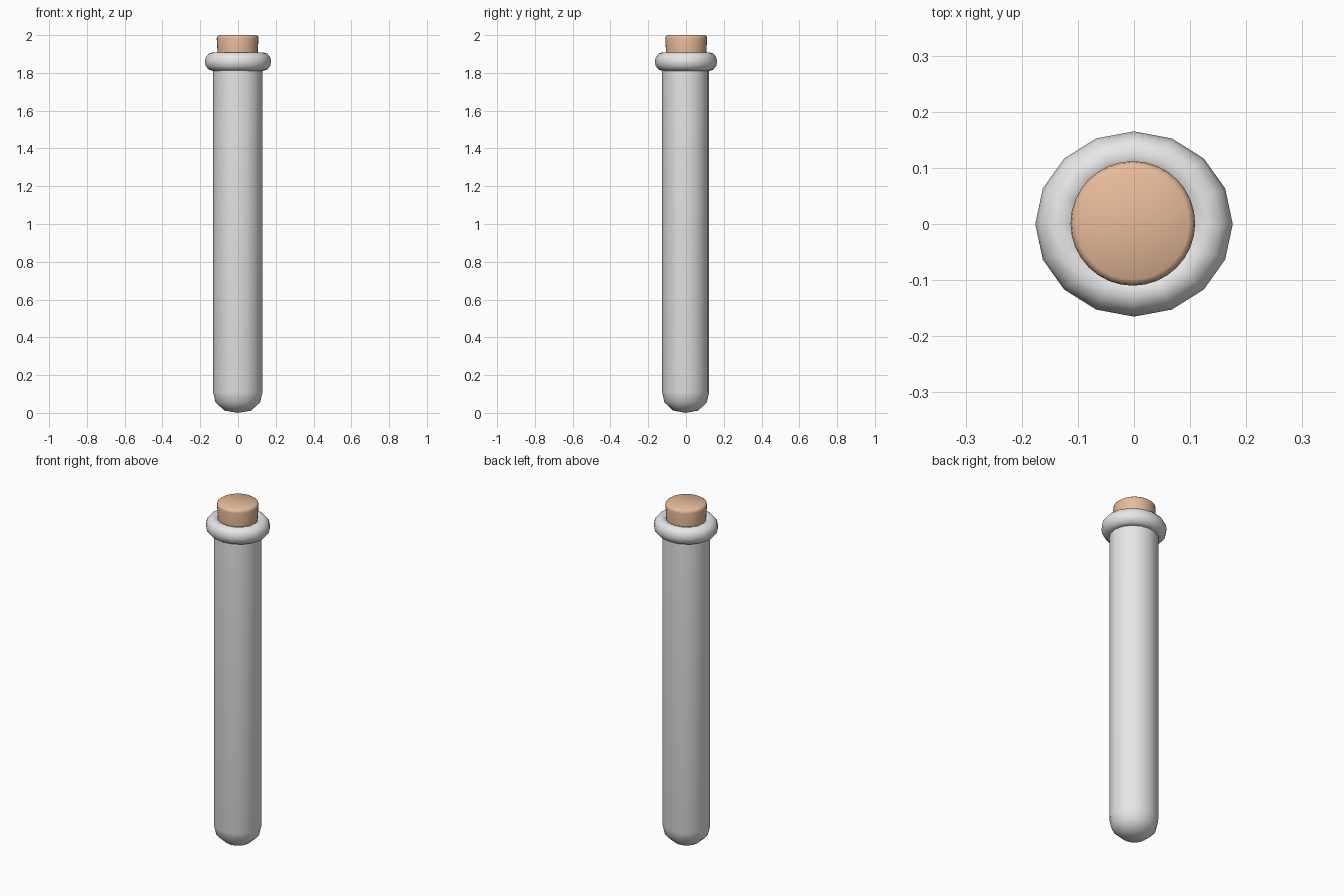
import bpy
import bmesh
import math

cube = bpy.data.objects.get("Cube")
if cube:
    bpy.data.objects.remove(cube, do_unlink=True)


def make_material(name, rgb):
    mat = bpy.data.materials.new(name)
    mat.use_nodes = True
    color = (*rgb, 1)
    mat.diffuse_color = color
    mat.node_tree.nodes["Principled BSDF"].inputs["Base Color"].default_value = color
    return mat


def lathe(name, profile, sides, mat, squash=1.0, closed=False, offset=(0, 0)):
    """Spin a (radius, height) profile around z; zero radius makes a pole."""
    bm = bmesh.new()
    verts = [bm.verts.new((r, 0, z)) for r, z in profile]
    pairs = list(zip(verts, verts[1:]))
    if closed:
        pairs.append((verts[-1], verts[0]))
    edges = [bm.edges.new(p) for p in pairs]
    bmesh.ops.spin(bm, geom=verts + edges, cent=(0, 0, 0), axis=(0, 0, 1),
                   angle=math.tau, steps=sides)
    bmesh.ops.remove_doubles(bm, verts=bm.verts, dist=0.0005)
    bmesh.ops.recalc_face_normals(bm, faces=bm.faces)
    for v in bm.verts:
        v.co.x += offset[0]
        v.co.y = v.co.y * squash + offset[1]
    mesh = bpy.data.meshes.new(name)
    bm.to_mesh(mesh)
    bm.free()
    mesh.materials.append(mat)
    obj = bpy.data.objects.new(name, mesh)
    bpy.context.collection.objects.link(obj)
    bpy.ops.object.select_all(action="DESELECT")
    obj.select_set(True)
    bpy.context.view_layer.objects.active = obj
    bpy.ops.object.shade_smooth_by_angle(angle=math.radians(50))
    return obj


glass = make_material("pale grey glass", (0.8, 0.8, 0.8))
cork = make_material("tan cork", (0.87, 0.54, 0.35))

# Round-bottomed tube with an inner wall
lathe("tube", [(0, 0), (0.07, 0.012), (0.118, 0.055), (0.131, 0.11),
               (0.131, 1.86), (0.115, 1.86), (0.115, 0.12), (0.07, 0.04), (0, 0.03)],
      16, glass, squash=0.95, offset=(-0.001, -0.002))

# Rounded lip around the mouth
lip = [(0.133 + 0.043 * math.cos(a), 1.86 + 0.049 * math.sin(a))
       for a in (math.tau * i / 12 for i in range(12))]
lathe("lip", lip, 16, glass, squash=0.938, closed=True)

# Stopper, widening slightly to a softened top edge
lathe("stopper", [(0, 1.75), (0.1, 1.75), (0.106, 1.9), (0.111, 1.982),
                  (0.109, 1.993), (0.1, 2.0), (0, 2.0)],
      32, cork, offset=(-0.002, 0.001))
